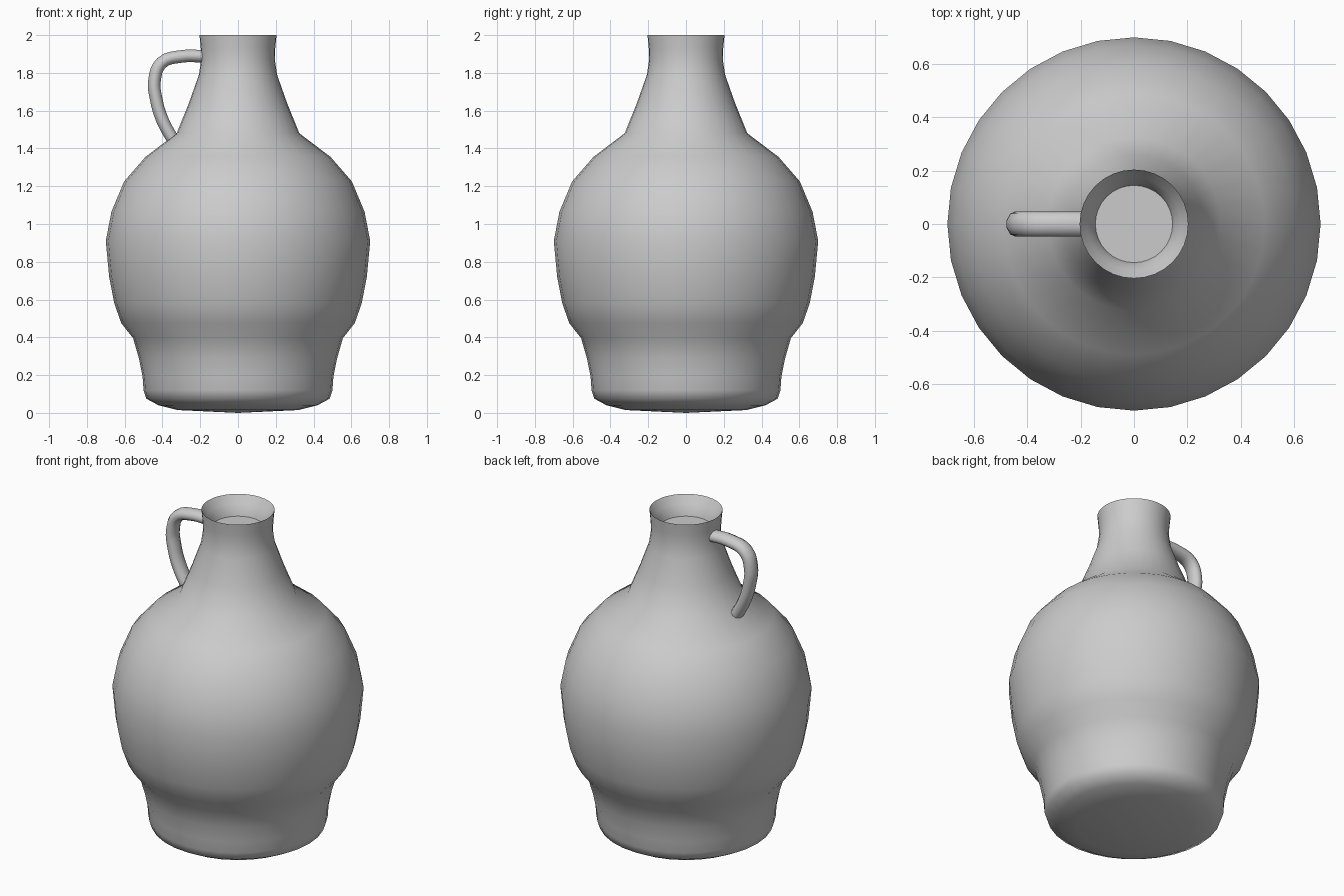
import bpy, bmesh, math

if "Cube" in bpy.data.objects:
    bpy.data.objects.remove(bpy.data.objects["Cube"])

SEGMENTS = 32


def finish(obj, angle):
    bpy.ops.object.select_all(action='DESELECT')
    obj.select_set(True)
    bpy.context.view_layer.objects.active = obj
    bpy.ops.object.shade_smooth_by_angle(angle=math.radians(angle))


def add_mesh(name, mesh):
    obj = bpy.data.objects.new(name, mesh)
    bpy.context.collection.objects.link(obj)
    return obj


# Jug body: (radius, height) from base centre up and over the rim into the mouth
profile = [
    (0, 0), (0.32, 0.015), (0.42, 0.04), (0.485, 0.075), (0.50, 0.12),
    (0.505, 0.19), (0.525, 0.29), (0.555, 0.395), (0.618, 0.475),
    (0.655, 0.58), (0.682, 0.72), (0.70, 0.91), (0.67, 1.065),
    (0.603, 1.225), (0.49, 1.355), (0.325, 1.48), (0.26, 1.64),
    (0.207, 1.79), (0.195, 1.87), (0.197, 1.93), (0.204, 2.0),
    (0.175, 1.955), (0.155, 1.925), (0.145, 1.89), (0, 1.89),
]
bm = bmesh.new()
verts = [bm.verts.new((r, 0, z)) for r, z in profile]
edges = [bm.edges.new(pair) for pair in zip(verts, verts[1:])]
bmesh.ops.spin(bm, geom=verts + edges, cent=(0, 0, 0), axis=(0, 0, 1),
               angle=2 * math.pi, steps=SEGMENTS, use_merge=True)
bmesh.ops.remove_doubles(bm, verts=bm.verts, dist=0.0005)
bmesh.ops.recalc_face_normals(bm, faces=bm.faces)
mesh = bpy.data.meshes.new("jug_body")
bm.to_mesh(mesh)
bm.free()
finish(add_mesh("jug_body", mesh), 50)

# Handle: round tube along a side path, widened in y to an oval section
path = [(-0.18, 1.888), (-0.30, 1.887), (-0.405, 1.853), (-0.442, 1.76),
        (-0.433, 1.66), (-0.40, 1.55), (-0.335, 1.43)]
curve = bpy.data.curves.new("handle_path", 'CURVE')
curve.dimensions = '3D'
curve.bevel_depth = 0.035
curve.bevel_resolution = 3
curve.resolution_u = 4
curve.use_fill_caps = True
spline = curve.splines.new('BEZIER')
spline.bezier_points.add(len(path) - 1)
for point, (x, z) in zip(spline.bezier_points, path):
    point.co = (x, 0, z)
    point.handle_left_type = point.handle_right_type = 'AUTO'
guide = add_mesh("handle_path", curve)
bpy.context.view_layer.update()
evaluated = guide.evaluated_get(bpy.context.evaluated_depsgraph_get())
mesh = bpy.data.meshes.new_from_object(evaluated)
bpy.data.objects.remove(guide)
for v in mesh.vertices:
    v.co.y *= 1.36
finish(add_mesh("handle", mesh), 60)
